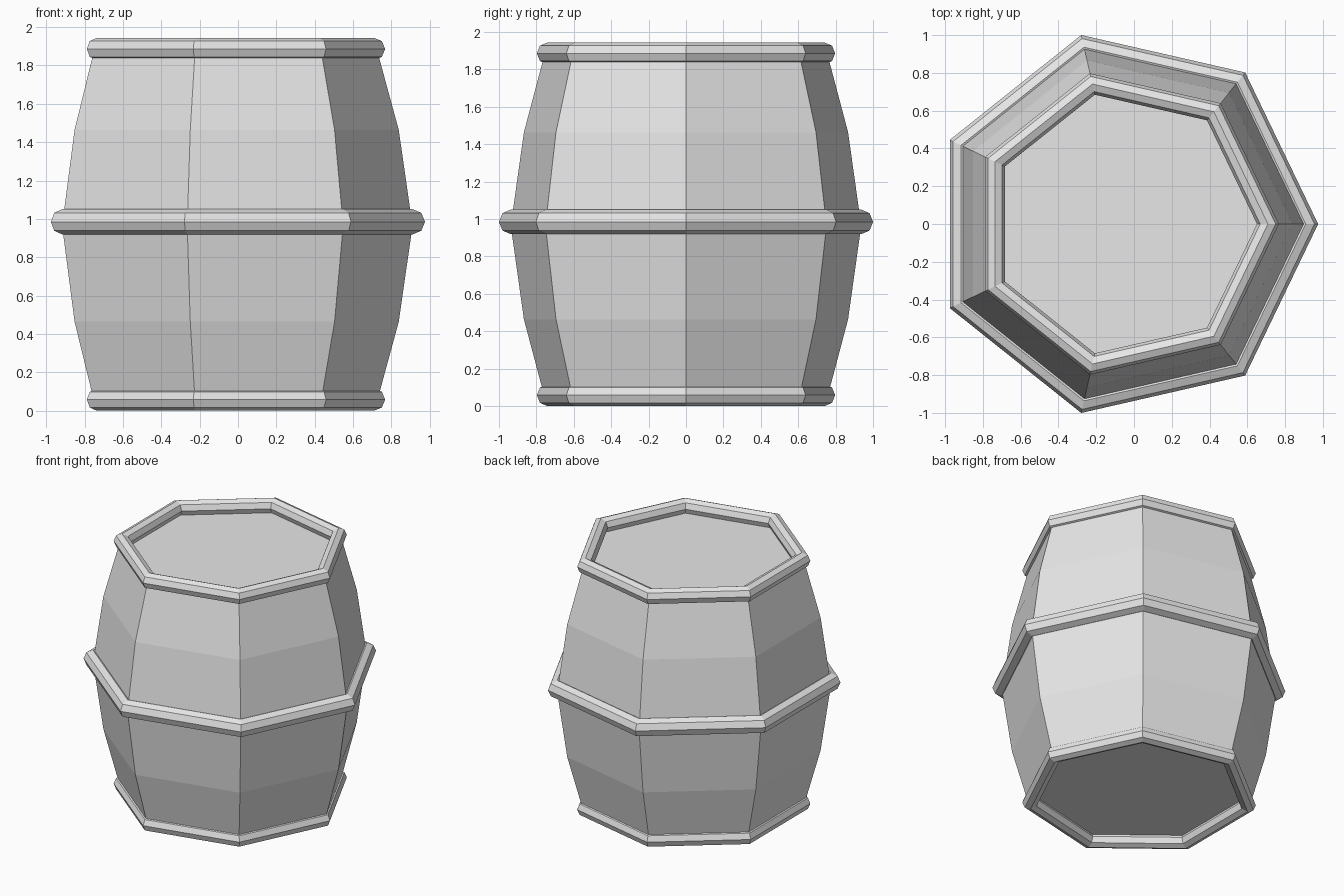
import bpy
import bmesh
from math import cos, sin, tau

if "Cube" in bpy.data.objects:
    bpy.data.objects.remove(bpy.data.objects["Cube"], do_unlink=True)

SIDES = 7
AXIS_X = -0.051  # shifts the seven-sided outline so its bounds are centred

grey = bpy.data.materials.new("plain_grey")
grey.use_nodes = True
grey.diffuse_color = (0.8, 0.8, 0.8, 1)
grey.node_tree.nodes["Principled BSDF"].inputs["Base Color"].default_value = (0.8, 0.8, 0.8, 1)


def add_body(name, profile):
    """Seven-sided bulging shell from (radius, height) pairs, closed by flat lids."""
    bm = bmesh.new()
    loops = [[bm.verts.new((r * cos(tau * i / SIDES), r * sin(tau * i / SIDES), z))
              for i in range(SIDES)] for r, z in profile]
    for low, high in zip(loops, loops[1:]):
        for i in range(SIDES):
            j = (i + 1) % SIDES
            bm.faces.new((low[i], low[j], high[j], high[i]))
    bm.faces.new(loops[0][::-1])
    bm.faces.new(loops[-1])
    mesh = bpy.data.meshes.new(name)
    bm.to_mesh(mesh)
    bm.free()
    mesh.materials.append(grey)
    obj = bpy.data.objects.new(name, mesh)
    obj.location.x = AXIS_X
    bpy.context.collection.objects.link(obj)


def add_hoop(name, radius, thickness, z):
    """Seven-sided hoop with an eight-sided section."""
    bpy.ops.mesh.primitive_torus_add(
        major_segments=SIDES, minor_segments=8, major_radius=radius,
        minor_radius=thickness, location=(AXIS_X, 0, z))
    hoop = bpy.context.object
    hoop.name = name
    hoop.data.materials.append(grey)
    hoop.data.shade_flat()


# Barrel body with recessed lids
add_body("barrel_body", [(0.784, 0.078), (0.889, 0.464), (0.961, 0.964),
                         (0.889, 1.464), (0.784, 1.85)])

# Hoops
add_hoop("bottom_hoop", 0.76, 0.058, 0.058)
add_hoop("middle_hoop", 0.96, 0.066, 0.985)
add_hoop("top_hoop", 0.76, 0.058, 1.886)
